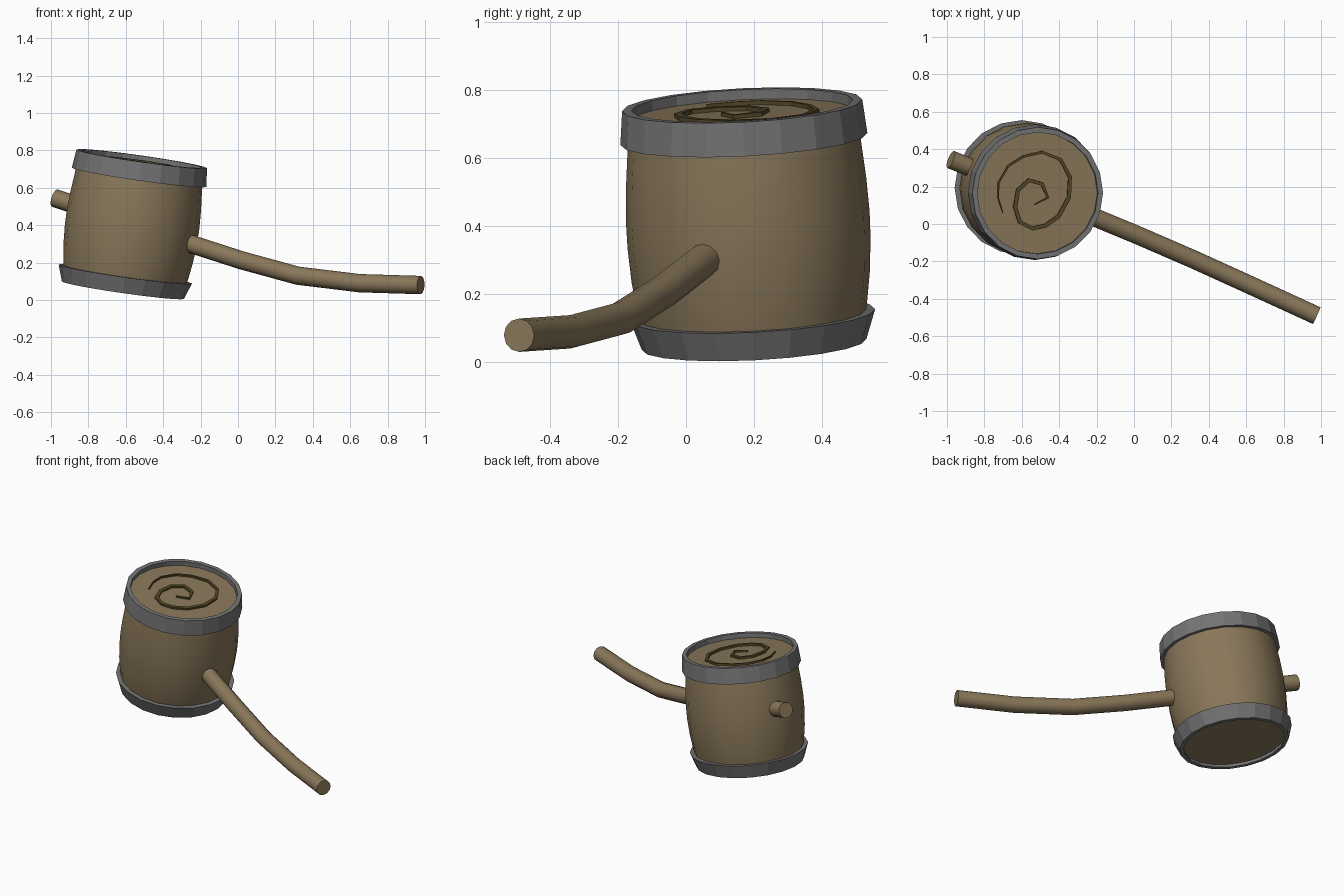
import bpy, bmesh, math
from mathutils import Vector, Matrix

cube = bpy.data.objects.get("Cube")
if cube:
    bpy.data.objects.remove(cube)


def material(name, rgb):
    m = bpy.data.materials.new(name)
    m.use_nodes = True
    m.diffuse_color = (*rgb, 1)
    m.node_tree.nodes["Principled BSDF"].inputs["Base Color"].default_value = (*rgb, 1)
    return m


WOOD = material("brown wood", (0.25, 0.185, 0.102))
IRON = material("grey iron", (0.175, 0.175, 0.175))
CARVING = material("dark olive wood", (0.085, 0.062, 0.02))

# Frame of the tilted barrel: origin at the bottom centre, z along its axis
BASE = Vector((-0.615, 0.2, 0.053))
AXIS = Vector((0.1, -0.035, 0.7)).normalized()
BARREL = Matrix.Translation(BASE) @ Vector((0, 0, 1)).rotation_difference(AXIS).to_matrix().to_4x4()
SIDES = 20


def finish(bm, name, mat, smooth=False):
    bmesh.ops.recalc_face_normals(bm, faces=bm.faces)
    mesh = bpy.data.meshes.new(name)
    bm.to_mesh(mesh)
    bm.free()
    mesh.materials.append(mat)
    ob = bpy.data.objects.new(name, mesh)
    bpy.context.collection.objects.link(ob)
    if smooth:
        shade(ob)
    return ob


def shade(ob):
    bpy.ops.object.select_all(action='DESELECT')
    ob.select_set(True)
    bpy.context.view_layer.objects.active = ob
    bpy.ops.object.shade_smooth_by_angle(angle=math.radians(35))


def lathe(name, profile, mat, closed=False, smooth=False):
    """Turn (radius, height) points about the barrel axis."""
    bm = bmesh.new()
    loops = []
    for r, h in profile:
        loops.append([bm.verts.new((r * math.cos(a), r * math.sin(a), h))
                      for a in (math.tau * i / SIDES for i in range(SIDES))])
    pairs = list(zip(loops, loops[1:]))
    if closed:
        pairs.append((loops[-1], loops[0]))
    else:
        bm.faces.new(loops[0])
        bm.faces.new(loops[-1])
    for low, high in pairs:
        for i in range(SIDES):
            j = (i + 1) % SIDES
            bm.faces.new((low[i], low[j], high[j], high[i]))
    ob = finish(bm, name, mat, smooth)
    ob.matrix_world = BARREL
    return ob


# Barrel body with recessed lid and base
lathe("barrel_body", [(0.318, 0.02), (0.336, 0.1), (0.35, 0.2), (0.357, 0.3), (0.358, 0.38),
                      (0.353, 0.48), (0.342, 0.6), (0.33, 0.68)], WOOD, smooth=True)

# Iron hoops
lathe("top_hoop", [(0.363, 0.61), (0.353, 0.71), (0.326, 0.71), (0.326, 0.61)], IRON, closed=True)
lathe("bottom_hoop", [(0.33, 0), (0.36, 0.087), (0.32, 0.087), (0.305, 0)], IRON, closed=True)

# Spiral ridge on the lid, tapering toward both ends
path = [Vector(p) for p in (
    (-.185, -.105), (-.21, -.025), (-.208, .055), (-.155, .145), (-.075, .195), (.027, .218),
    (.127, .178), (.177, .085), (.172, -.025), (.117, -.125), (.047, -.175), (-.023, -.19),
    (-.093, -.155), (-.118, -.075), (-.103, .015), (-.045, .068), (.027, .048), (.06, -.025),
    (-.013, -.062))]
bm = bmesh.new()
sections = []
last = len(path) - 1
for i, p in enumerate(path):
    d = (path[min(i + 1, last)] - path[max(i - 1, 0)]).normalized()
    side = Vector((-d.y, d.x)) * (0.002 + 0.009 * min(1, i / 8, (last - i) / 2))
    sections.append([bm.verts.new((*q, h)) for q, h in (
        (p - side, 0.675), (p + side, 0.675), (p + side, 0.692), (p - side, 0.692))])
for a, b in zip(sections, sections[1:]):
    for k in range(4):
        n = (k + 1) % 4
        bm.faces.new((a[k], a[n], b[n], b[k]))
bm.faces.new(sections[0])
bm.faces.new(sections[-1])
finish(bm, "lid_spiral", CARVING).matrix_world = BARREL

# Bent handle running right through the barrel
curve = bpy.data.curves.new("handle", 'CURVE')
curve.dimensions = '3D'
curve.bevel_depth = 0.049
curve.bevel_resolution = 4
curve.use_fill_caps = True
points = [(-0.98, 0.345, 0.545), (-0.66, 0.215, 0.44), (-0.33, 0.085, 0.325), (0.02, -0.06, 0.212),
          (0.32, -0.19, 0.13), (0.65, -0.34, 0.09), (0.977, -0.49, 0.08)]
spline = curve.splines.new('POLY')
spline.points.add(len(points) - 1)
for sp, co in zip(spline.points, points):
    sp.co = (*co, 1)
curve.materials.append(WOOD)
handle = bpy.data.objects.new("handle", curve)
bpy.context.collection.objects.link(handle)
bpy.ops.object.select_all(action='DESELECT')
handle.select_set(True)
bpy.context.view_layer.objects.active = handle
bpy.ops.object.convert(target='MESH')
handle = bpy.context.view_layer.objects.active
bm = bmesh.new()
bm.from_mesh(handle.data)
bmesh.ops.remove_doubles(bm, verts=bm.verts, dist=0.0005)
bm.to_mesh(handle.data)
bm.free()
shade(handle)
